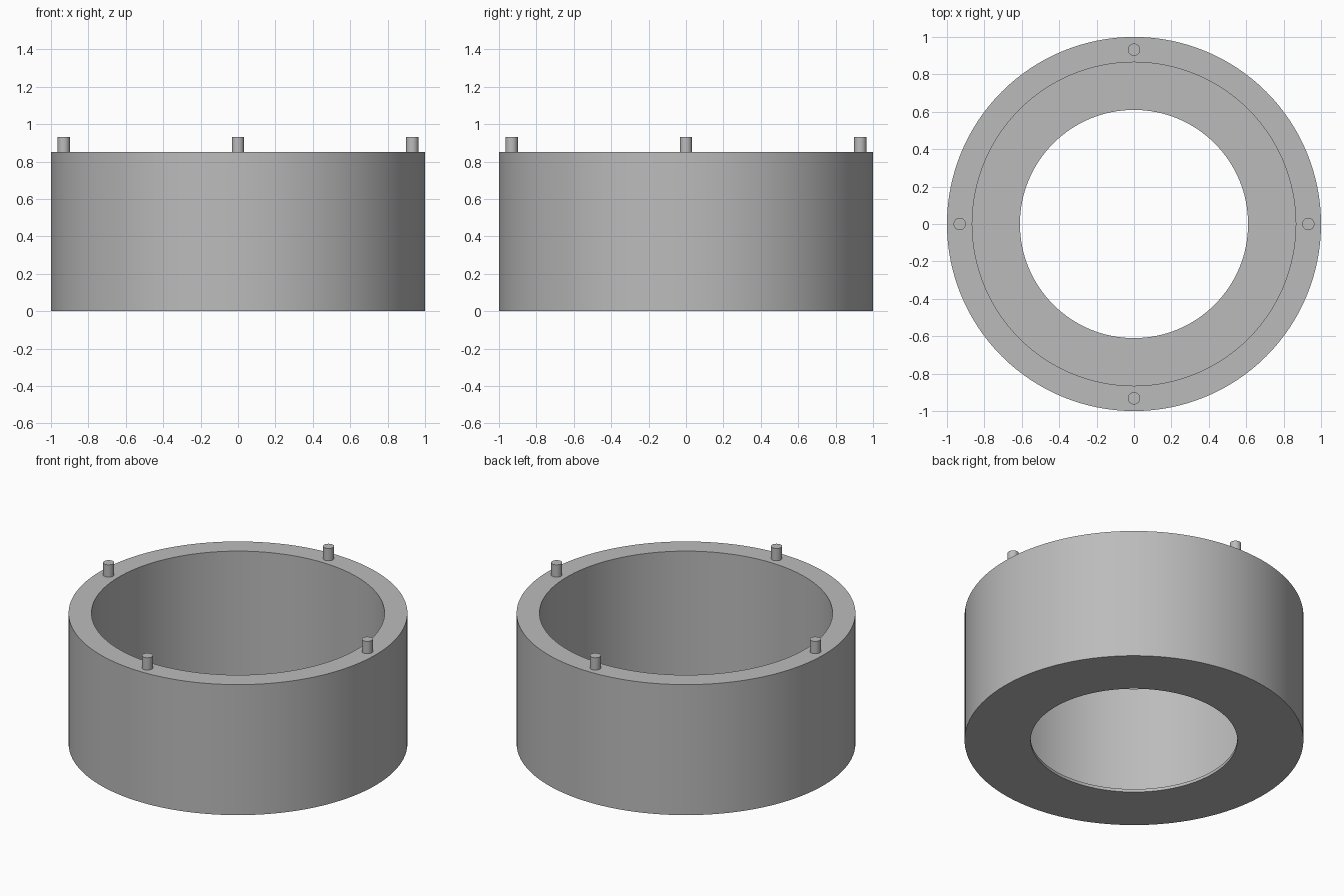
import bpy
import math

cube = bpy.data.objects.get("Cube")
if cube:
    bpy.data.objects.remove(cube, do_unlink=True)

grey = bpy.data.materials.new("plain grey")
grey.use_nodes = True
colour = (0.5, 0.5, 0.5, 1)
grey.diffuse_color = colour
grey.node_tree.nodes["Principled BSDF"].inputs["Base Color"].default_value = colour

HEIGHT = 0.85
FLOOR = 0.02


def lathe(name, profile, segments, location=(0, 0, 0)):
    """Revolve a counter-clockwise (radius, z) loop; radius 0 becomes one pole point."""
    verts, rings, faces = [], [], []
    for r, z in profile:
        count = segments if r else 1
        rings.append([len(verts) + i for i in range(count)])
        for i in range(count):
            a = math.tau * i / segments
            verts.append((r * math.cos(a), r * math.sin(a), z))
    for low, high in zip(rings, rings[1:] + rings[:1]):
        if len(low) == len(high) == 1:
            continue
        for i in range(segments):
            j = (i + 1) % segments
            quad = [low[i % len(low)], low[j % len(low)],
                    high[j % len(high)], high[i % len(high)]]
            faces.append(list(dict.fromkeys(quad)))
    mesh = bpy.data.meshes.new(name)
    mesh.from_pydata(verts, [], faces)
    mesh.materials.append(grey)
    obj = bpy.data.objects.new(name, mesh)
    obj.location = location
    bpy.context.collection.objects.link(obj)
    bpy.ops.object.select_all(action="DESELECT")
    obj.select_set(True)
    bpy.context.view_layer.objects.active = obj
    bpy.ops.object.shade_smooth_by_angle(angle=math.radians(30))
    return obj


# Round housing: thick wall with a thin floor lip around the central hole
lathe("ring_housing", [(0.61, 0), (1, 0), (1, HEIGHT), (0.865, HEIGHT),
                       (0.865, FLOOR), (0.61, FLOOR)], 128)

# Four locating pegs on the rim
for i, side in enumerate(("left", "back", "right", "front")):
    a = math.tau * i / 4
    lathe(side + "_peg", [(0, 0), (0.033, 0), (0.033, 0.08), (0, 0.08)], 32,
          (0.932 * math.cos(a), 0.932 * math.sin(a), HEIGHT))
